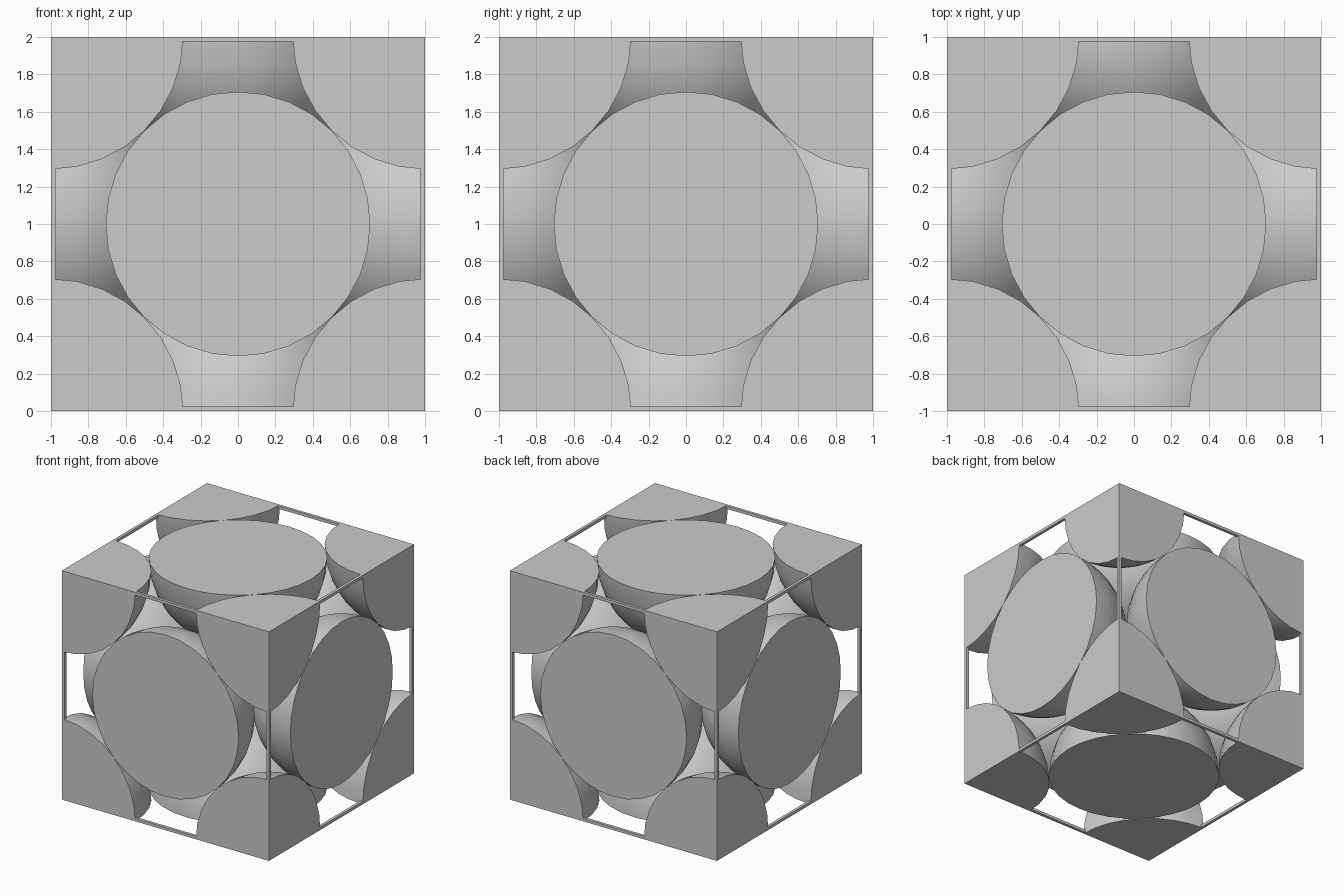
import bpy
import bmesh
import math
from itertools import product
from mathutils import Matrix, Vector

cube = bpy.data.objects.get("Cube")
if cube:
    bpy.data.objects.remove(cube, do_unlink=True)

RADIUS = math.sqrt(0.5)
BAR = 0.025
LIFT = Vector((0, 0, 1))

grey = bpy.data.materials.new("light_grey")
grey.use_nodes = True
COLOUR = (0.6, 0.6, 0.6, 1)
grey.diffuse_color = COLOUR
grey.node_tree.nodes["Principled BSDF"].inputs["Base Color"].default_value = COLOUR


def finish(bm, name):
    bmesh.ops.recalc_face_normals(bm, faces=bm.faces)
    mesh = bpy.data.meshes.new(name)
    bm.to_mesh(mesh)
    bm.free()
    obj = bpy.data.objects.new(name, mesh)
    bpy.context.collection.objects.link(obj)
    mesh.materials.append(grey)
    return obj


def cut_sphere(name, centre):
    """Sphere on the cell boundary, keeping only the part inside the cell."""
    bm = bmesh.new()
    bmesh.ops.create_uvsphere(bm, u_segments=32, v_segments=16, radius=RADIUS)
    for axis in range(3):
        if centre[axis]:
            normal = Vector((0, 0, 0))
            normal[axis] = centre[axis]
            cut = bmesh.ops.bisect_plane(
                bm, geom=bm.verts[:] + bm.edges[:] + bm.faces[:], dist=0.0001,
                plane_co=(0, 0, 0), plane_no=normal, clear_outer=True)
            rim = [e for e in bm.edges if e.is_boundary]
            bmesh.ops.holes_fill(bm, edges=rim, sides=0)
    bmesh.ops.translate(bm, vec=Vector(centre) + LIFT, verts=bm.verts)
    obj = finish(bm, name)
    bpy.ops.object.select_all(action="DESELECT")
    obj.select_set(True)
    bpy.context.view_layer.objects.active = obj
    bpy.ops.object.shade_smooth_by_angle(angle=math.radians(30))


def edge_bar(name, axis, signs):
    """Thin square bar along one cell edge, spanning the gap between corners."""
    size = Vector((BAR, BAR, BAR))
    size[axis] = 2 * (1 - RADIUS) + 0.003
    centre = Vector((0, 0, 0))
    for other, sign in zip([a for a in range(3) if a != axis], signs):
        centre[other] = sign * (1 - BAR / 2)
    bm = bmesh.new()
    bmesh.ops.create_cube(bm, size=1, matrix=Matrix.Translation(centre + LIFT)
                          @ Matrix.Diagonal(size.to_4d()))
    finish(bm, name)


# Corner eighths
for corner in product((-1, 1), repeat=3):
    side = "left" if corner[0] > 0 else "right"
    depth = "back" if corner[1] > 0 else "front"
    level = "top" if corner[2] > 0 else "bottom"
    cut_sphere(f"corner_{level}_{depth}_{side}", corner)

# Face halves
faces = {"left": (1, 0, 0), "right": (-1, 0, 0), "back": (0, 1, 0),
         "front": (0, -1, 0), "top": (0, 0, 1), "bottom": (0, 0, -1)}
for label, centre in faces.items():
    cut_sphere(f"half_sphere_{label}", centre)

# Cell frame
for axis in range(3):
    for i, signs in enumerate(product((-1, 1), repeat=2), 1):
        edge_bar(f"frame_bar_{'xyz'[axis]}_{i}", axis, signs)
